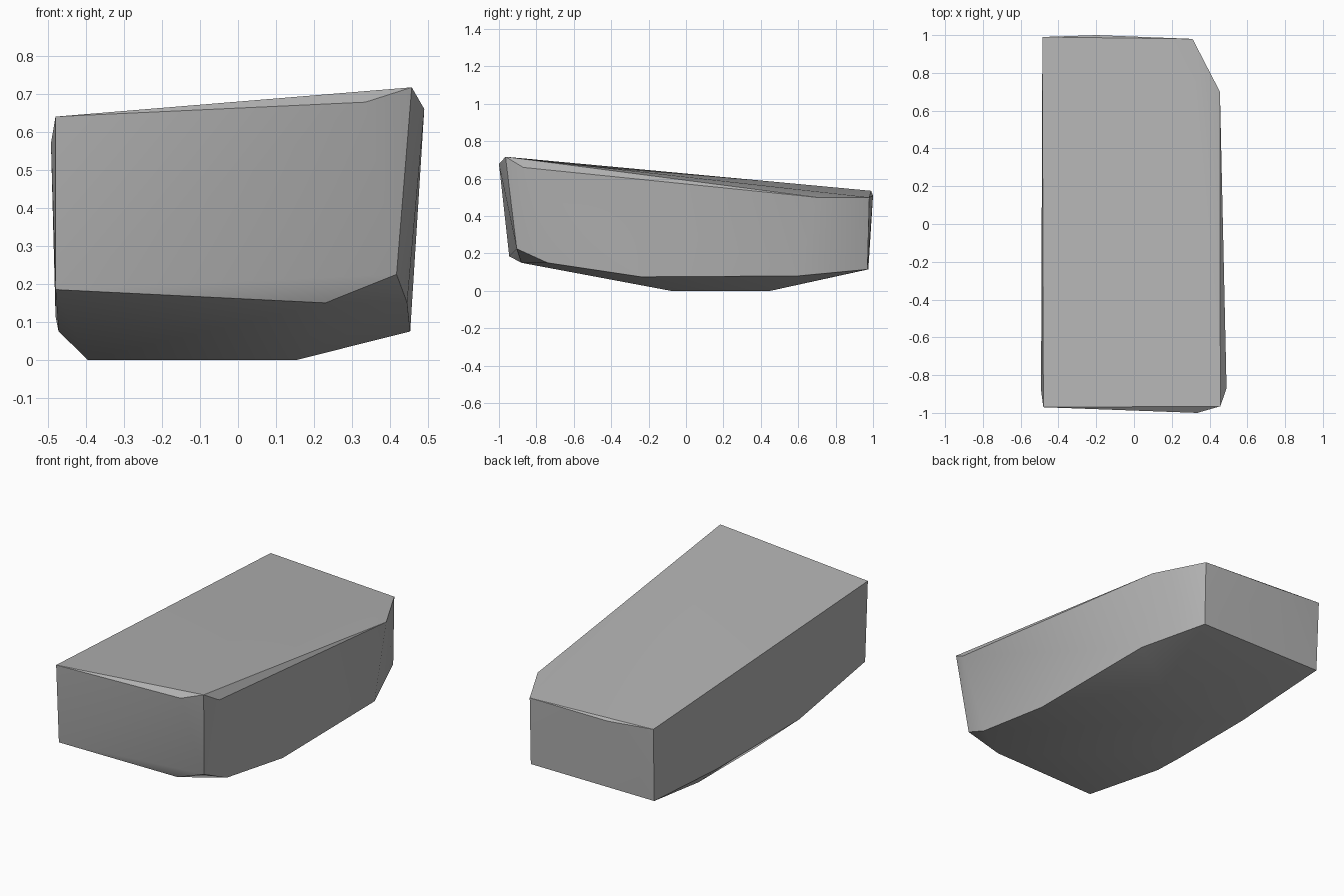
import bpy
import bmesh
import math

cube = bpy.data.objects.get("Cube")
if cube:
    bpy.data.objects.remove(cube, do_unlink=True)

# Stone colour
stone = bpy.data.materials.new("stone grey")
stone.use_nodes = True
grey = (0.45, 0.45, 0.45, 1)
stone.diffuse_color = grey
shader = stone.node_tree.nodes["Principled BSDF"]
shader.inputs["Base Color"].default_value = grey
shader.inputs["Roughness"].default_value = 0.9

# Corners of the chipped block, grouped by region
top_rim = [(-.48, -.97, .64), (.335, -1, .678), (.457, -.965, .717),
           (.49, -.87, .66), (.455, .70, .5), (.31, .98, .5),
           (-.2, 1, .51), (-.485, .99, .535), (-.492, -.88, .57)]
lower_rim = [(-.48, -.945, .185), (.23, -.88, .15), (.417, -.905, .225),
             (.445, -.74, .15), (.453, -.24, .075), (.45, .6, .08),
             (.31, .97, .115), (-.48, .975, .115),
             (-.472, .39, .075), (-.472, -.36, .075)]
underside = [(-.395, -.08, 0), (.155, -.08, 0), (.155, .45, 0), (-.395, .45, 0)]

# Wrap the corners into one solid block
bm = bmesh.new()
for corner in top_rim + lower_rim + underside:
    bm.verts.new(corner)
hull = bmesh.ops.convex_hull(bm, input=bm.verts)
loose = {v for v in hull["geom_interior"] + hull["geom_unused"]
         if isinstance(v, bmesh.types.BMVert)}
bmesh.ops.delete(bm, geom=list(loose), context='VERTS')
bmesh.ops.dissolve_limit(bm, angle_limit=math.radians(1),
                         verts=bm.verts, edges=bm.edges)
bmesh.ops.recalc_face_normals(bm, faces=bm.faces)

mesh = bpy.data.meshes.new("stone_block")
bm.to_mesh(mesh)
bm.free()
mesh.materials.append(stone)
block = bpy.data.objects.new("stone_block", mesh)
bpy.context.collection.objects.link(block)

# Smooth gentle facets, keep the chipped edges crisp
bpy.ops.object.select_all(action='DESELECT')
block.select_set(True)
bpy.context.view_layer.objects.active = block
bpy.ops.object.shade_smooth_by_angle(angle=math.radians(30))
